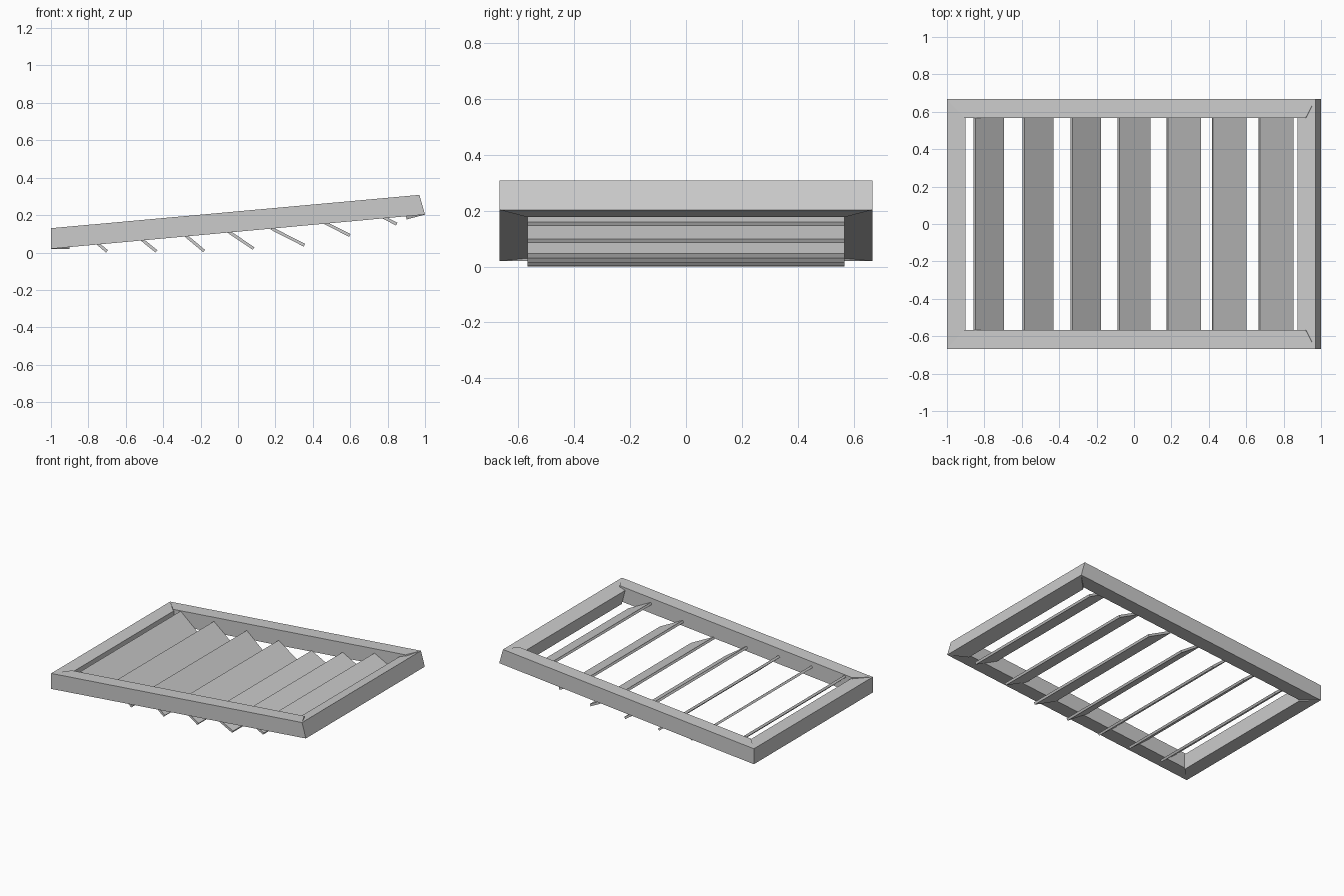
import bpy
import math

if "Cube" in bpy.data.objects:
    bpy.data.objects.remove(bpy.data.objects["Cube"])

HALF_OUT, HALF_IN = 0.667, 0.568   # outer and inner half depth of the frame

grey = bpy.data.materials.new("light_grey")
grey.diffuse_color = (0.6, 0.6, 0.6, 1)
grey.use_nodes = True
grey.node_tree.nodes["Principled BSDF"].inputs["Base Color"].default_value = grey.diffuse_color


def hexa(name, ring_a, ring_b):
    """Solid joining two matching four-point rings."""
    faces = [(3, 2, 1, 0), (4, 5, 6, 7)]
    faces += [(i, (i + 1) % 4, (i + 1) % 4 + 4, i + 4) for i in range(4)]
    mesh = bpy.data.meshes.new(name)
    mesh.from_pydata(ring_a + ring_b, [], faces)
    mesh.materials.append(grey)
    obj = bpy.data.objects.new(name, mesh)
    bpy.context.collection.objects.link(obj)
    # make all normals point outward
    import bmesh
    bm = bmesh.new()
    bm.from_mesh(mesh)
    bmesh.ops.recalc_face_normals(bm, faces=bm.faces[:])
    bm.to_mesh(mesh)
    bm.free()
    return obj


def beam(name, profile, halves):
    """Cross beam from an xz profile, with a half depth for each corner."""
    hexa(name,
         [(x, -h, z) for (x, z), h in zip(profile, halves)],
         [(x, h, z) for (x, z), h in zip(profile, halves)])


# End beams: the low one is level, the high one is tipped; both are mitred
miter = (HALF_OUT, HALF_OUT, HALF_IN, HALF_IN)
beam("low_end_beam", [(-1, 0.02), (-1, 0.13), (-0.9, 0.13), (-0.9, 0.02)], miter)
beam("high_end_beam", [(1, 0.203), (0.97, 0.308), (0.875, 0.281), (0.902, 0.177)], miter)

# Sloping side rails with mitred ends
outer = [(-1, 0.02), (-1, 0.13), (0.97, 0.308), (1, 0.203)]
inner = [(-0.908, 0.029), (-0.908, 0.138), (0.918, 0.303), (0.945, 0.198)]
for side, name in ((-1, "front_rail"), (1, "back_rail")):
    hexa(name,
         [(x, side * HALF_OUT, z) for x, z in outer],
         [(x, side * HALF_IN, z) for x, z in inner])

# Louvre slats: centre x, lowest z, tilt in degrees
HW, HT = 0.1, 0.008
slats = [(-0.777, 0.0, 40), (-0.514, 0.0, 39), (-0.258, 0.002, 40),
         (0.0, 0.015, 34), (0.266, 0.032, 27), (0.509, 0.084, 27),
         (0.759, 0.145, 27)]
for i, (cx, low, tilt) in enumerate(slats):
    c, s = math.cos(math.radians(tilt)), math.sin(math.radians(tilt))
    cz = low + HW * s + HT * c
    corners = [(-HW, -HT), (-HW, HT), (HW, HT), (HW, -HT)]
    profile = [(cx + u * c + v * s, cz - u * s + v * c) for u, v in corners]
    beam(f"slat_{i + 1}", profile, (HALF_IN,) * 4)
